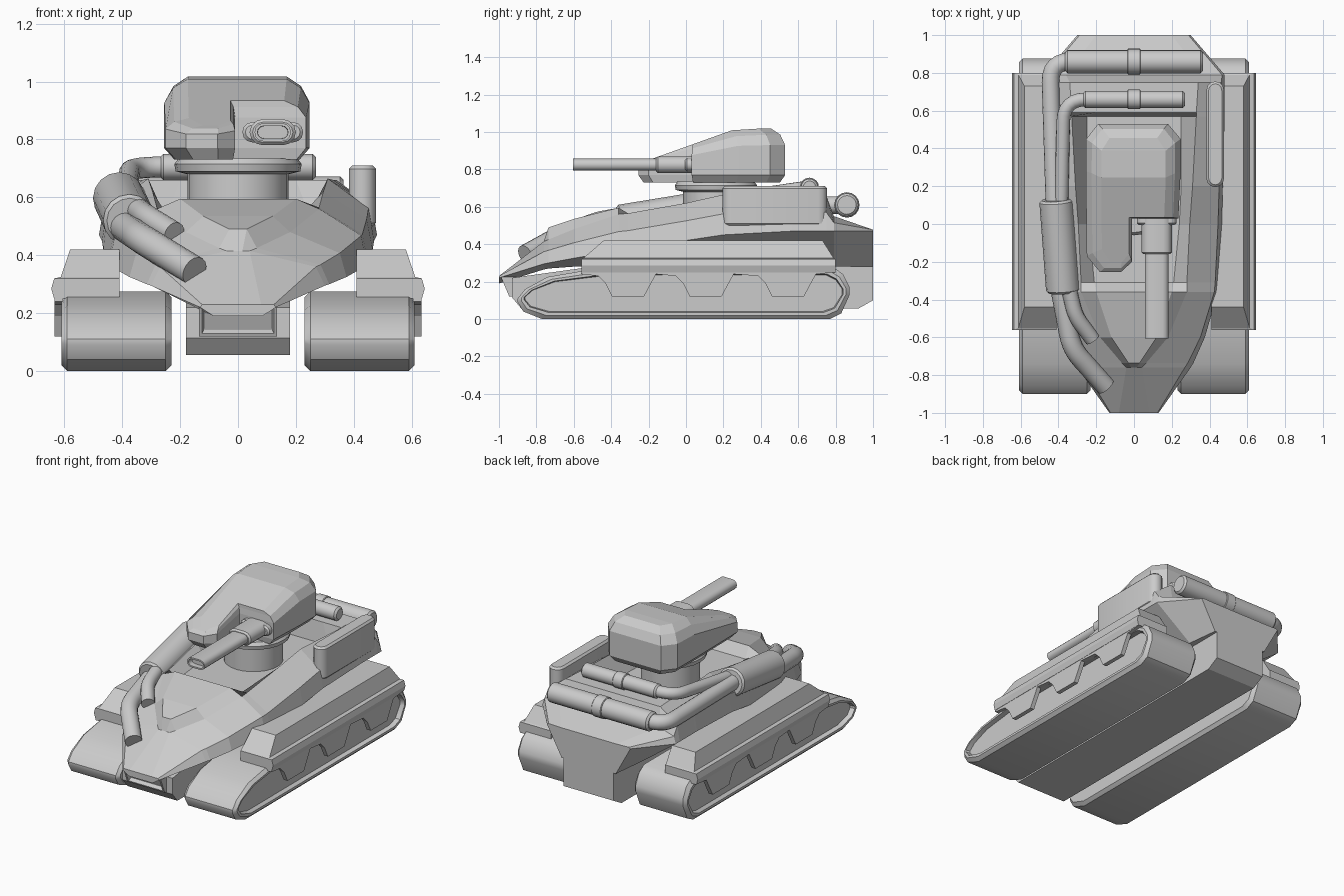
import bpy, bmesh, math
from mathutils import Vector

if "Cube" in bpy.data.objects:
    bpy.data.objects.remove(bpy.data.objects["Cube"])


def finish(name, bm, bevel=0, smooth=False, mirror=False):
    bmesh.ops.recalc_face_normals(bm, faces=bm.faces)
    me = bpy.data.meshes.new(name)
    bm.to_mesh(me)
    bm.free()
    ob = bpy.data.objects.new(name, me)
    bpy.context.collection.objects.link(ob)
    if bevel:
        m = ob.modifiers.new("bevel", 'BEVEL')
        m.width, m.segments, m.limit_method = bevel, 1, 'ANGLE'
        m.angle_limit = math.radians(50)
    if mirror:
        ob.modifiers.new("mirror", 'MIRROR')
    if smooth:
        bpy.ops.object.select_all(action='DESELECT')
        ob.select_set(True)
        bpy.context.view_layer.objects.active = ob
        bpy.ops.object.shade_smooth_by_angle(angle=math.radians(35))


def loft(rings):
    """Skin equal-length rings of points and cap both ends."""
    bm = bmesh.new()
    vs = [[bm.verts.new(p) for p in r] for r in rings]
    n = len(vs[0])
    for a, b in zip(vs, vs[1:]):
        for i in range(n):
            j = (i + 1) % n
            bm.faces.new((a[i], a[j], b[j], b[i]))
    return bm, [bm.faces.new(vs[0]), bm.faces.new(vs[-1])]


def prism(pts, axis, a, b):
    """Extrude a 2D outline along x, y or z."""
    put = {'x': lambda p, t: (t, p[0], p[1]),
           'y': lambda p, t: (p[0], t, p[1]),
           'z': lambda p, t: (p[0], p[1], t)}[axis]
    return loft([[put(p, t) for p in pts] for t in (a, b)])[0]


def capsule(cx, cy, hx, hy, n=6):
    """Outline with two half-round ends."""
    r, pts = min(hx, hy), []
    for side, s in ((0, 1), (1, -1)):
        for k in range(n + 1):
            t = math.pi * (k / n + side) - (math.pi / 2 if hx > hy else 0)
            pts.append((cx + (hx - r) * s + r * math.cos(t), cy + (hy - r) * s + r * math.sin(t)))
    return pts


def sweep(name, path, profile):
    """Round pipe along a path; profile gives the radius at each path point."""
    path = [Vector(p) for p in path]
    rings = []
    for i, (c, r) in enumerate(zip(path, profile)):
        d = (path[min(i + 1, len(path) - 1)] - path[max(i - 1, 0)]).normalized()
        u = d.cross(Vector((0, 0, 1))).normalized()
        w = u.cross(d)
        rings.append([c + (u * math.cos(k * math.pi / 8) + w * math.sin(k * math.pi / 8)) * r
                      for k in range(16)])
    finish(name, loft(rings)[0], smooth=True)


def bent_pipe(name, a, corner, b, r, bend):
    """Pipe from a to b whose single corner is rounded."""
    a, c, b = Vector(a), Vector(corner), Vector(b)
    p, q = c + (a - c).normalized() * bend, c + (b - c).normalized() * bend
    arc = [p.lerp(c, t).lerp(c.lerp(q, t), t) for t in (k / 6 for k in range(7))]
    sweep(name, [a] + arc + [b], [r] * 9)


def drum(name, a, b, r, lip=0.012):
    """Cylinder with chamfered ends between two points."""
    a, b = Vector(a), Vector(b)
    d = (b - a).normalized() * lip
    sweep(name, [a, a + d, b - d, b], [r - lip, r, r, r - lip])


# Upper hull: y, deck height, deck half width, deck edge x and z, shoulder x and z
sections = [
    (-1, .23, .04, .08, .23, .13, .22), (-.76, .415, .015, .04, .415, .30, .295),
    (-.735, .49, .03, .065, .425, .315, .30), (-.6, .535, .12, .18, .48, .375, .325),
    (-.36, .595, .2, .28, .56, .445, .365), (-.31, .53, .21, .28, .565, .45, .37),
    (0, .53, .24, .295, .62, .465, .42), (.2, .53, .25, .31, .665, .47, .45),
    (.57, .53, .25, .33, .66, .48, .47), (.59, .66, .2, .33, .66, .48, .47),
    (.75, .66, .2, .34, .66, .48, .47), (.79, .55, .2, .36, .55, .48, .47),
    (1, .475, .1, .2, .475, .3, .47)]
rings = []
for y, zc, xi, xd, zd, xs, zs in sections:
    half = [(xi, zc), (xd, zd), (xd + (xs - xd) * .88, (zd + zs) / 2 + .005), (xs, zs),
            (min(.22, xs * .65), min(.28, zs - .03))]
    rings.append([(0, y, zc)] + [(x, y, z) for x, z in half]
                 + [(-x, y, z) for x, z in reversed(half)])
finish("upper_hull", loft(rings)[0])

# Lower hull and nose slot
belly = [(-.93, .22), (-.93, .115), (-.88, .055), (.92, .055), (1, .10), (1, .42), (-.5, .28)]
finish("lower_hull", prism(belly, 'x', -.18, .18))
bm = prism([(-.99, .225), (-.945, .12), (-.8, .12), (-.8, .225)], 'x', -.135, .135)
bmesh.ops.recalc_face_normals(bm, faces=bm.faces)
front = min(bm.faces, key=lambda f: f.calc_center_median().y)
bmesh.ops.inset_region(bm, faces=[front], thickness=.016)
bmesh.ops.inset_region(bm, faces=[front], thickness=.01, depth=-.025)
finish("nose_slot", bm)

# Tracks with recessed outer side
track = [(-.9, .11), (-.9, .09), (-.87, .04), (-.77, 0), (.77, 0), (.83, .03), (.875, .13),
         (.875, .17), (.84, .24), (.79, .275), (-.45, .275), (-.74, .225), (-.86, .16)]
rings = [[(x, y - math.copysign(k, y), z + (.137 - z) * k / .137) for y, z in track]
         for x, k in ((.23, .02), (.25, 0), (.59, 0), (.61, .02), (.61, .035), (.58, .04))]
finish("track", loft(rings)[0], smooth=True, mirror=True)

# Fender: ledge plus sloped top, as stacked (outer x, front y, rear y, z) slabs
rings = [[(.41, y0, z), (x, y0, z), (x, y1, z), (.41, y1, z)]
         for x, y0, y1, z in ((.635, -.56, .8, .25), (.645, -.56, .8, .285),
                              (.635, -.56, .8, .32), (.612, -.55, .79, .325),
                              (.58, -.44, .73, .42))]
finish("fender", loft(rings)[0], mirror=True)

# Scalloped side skirt
edge = [(-.56, .27), (-.56, .24)]
for c in (-.31, .105, .545):
    edge += [(c - .16, .23), (c - .12, .19), (c - .085, .12), (c + .085, .12), (c + .15, .24)]
edge += [(.80, .25), (.80, .27)]
finish("side_skirt", prism(edge, 'x', .605, .633), mirror=True)

# Turret ring and flange
rings = [[(r * math.cos(k * math.pi / 12), .16 + r * math.sin(k * math.pi / 12), z)
          for k in range(24)]
         for r, z in ((.175, .48), (.175, .68), (.215, .69), (.22, .715), (.205, .735))]
finish("turret_ring", loft(rings)[0], smooth=True)

# Turret body with a notch for the gun on its right
plan = [(-.19, .53), (.18, .53), (.247, .45), (.247, .28), (.235, .03), (-.01, .03), (-.01, -.2),
        (-.07, -.255), (-.18, -.255), (-.25, -.17), (-.255, .28), (-.253, .45)]


def level(scale, shift, base, slope, limit):
    """Scaled plan whose height climbs towards the rear up to a limit."""
    return [((x + .06) * scale - .06 if abs(x) < .1 else x * scale,
             y * (scale + 1) / 2 + shift, min(limit, base + slope * y)) for x, y in plan]


bm, caps = loft([level(.86, .01, .73, 0, 1), level(1, 0, .77, 0, 1), level(1, 0, .87, .2, .93),
                 level(.88, .006, .905, .26, .985), level(.68, .01, .925, .3, 1.018)])
bmesh.ops.triangulate(bm, faces=caps)
finish("turret", bm)

# Gun: collar, sleeve, barrel with hollow muzzle
finish("gun_collar", prism(capsule(.12, .825, .105, .035), 'y', -.005, .08), .01, True)
finish("gun_sleeve", prism(capsule(.12, .825, .08, .045), 'y', -.16, .06), .01, True)
rings = [[(x, y, z) for x, z in capsule(.12, .825, .063 - k, .032 - k)]
         for y, k in ((0, 0), (-.605, 0), (-.605, .01), (-.57, .011))]
finish("gun_barrel", loft(rings)[0], smooth=True)

# Side stowage box with rounded ends
finish("side_box", prism(capsule(.43, .475, .047, .28), 'z', .50, .71), .012, True)

# Rear mufflers with centre bands
for name, y, z, r, w in (("large_muffler", .86, .61, .062, .365),
                         ("small_muffler", .66, .705, .045, .27)):
    drum(name, (-w, y, z), (w, y, z), r)
    drum(name + "_band", (-.035, y, z), (.035, y, z), r + .006, .004)

# Exhaust pipes along the left side
bent_pipe("large_pipe", (-.32, .86, .61), (-.445, .86, .61), (-.42, .08, .6), .047, .11)
bent_pipe("small_pipe", (-.24, .66, .705), (-.372, .66, .705), (-.385, .08, .62), .036, .12)
drum("exhaust_drum", (-.412, .13, .6), (-.375, -.36, .52), .09)
bent_pipe("long_outlet", (-.395, -.32, .5), (-.33, -.66, .455), (-.15, -.86, .345), .052, .08)
bent_pipe("short_outlet", (-.35, -.32, .56), (-.31, -.49, .53), (-.22, -.61, .475), .041, .06)
